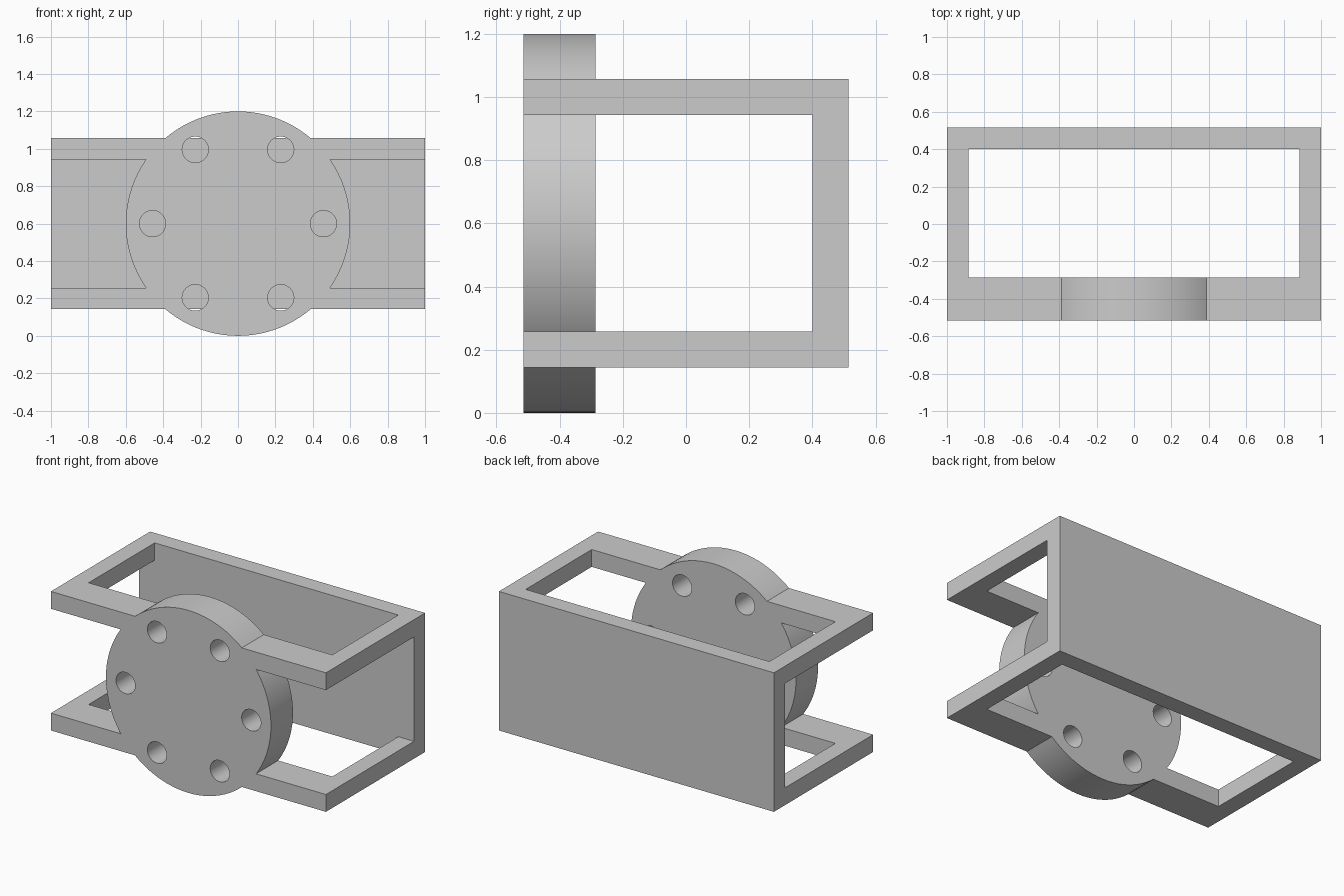
import bpy
import bmesh
from math import cos, sin, pi, radians
from mathutils import Matrix, Vector

if "Cube" in bpy.data.objects:
    bpy.data.objects.remove(bpy.data.objects["Cube"], do_unlink=True)

# Main dimensions
HALF_X, HALF_Y = 1.0, 0.515
WALL = 0.114
CENTRE_Z, DISC_R = 0.6, 0.6
FRONT_INNER, BACK_INNER = -0.286, 0.4
RAIL_OUT, RAIL_IN = 0.457, 0.343

grey = bpy.data.materials.new("plain grey")
grey.use_nodes = True
grey.diffuse_color = (0.6, 0.6, 0.6, 1)
grey.node_tree.nodes["Principled BSDF"].inputs["Base Color"].default_value = (0.6, 0.6, 0.6, 1)


def make_object(name, bm):
    mesh = bpy.data.meshes.new(name)
    bm.to_mesh(mesh)
    bm.free()
    mesh.materials.append(grey)
    obj = bpy.data.objects.new(name, mesh)
    bpy.context.collection.objects.link(obj)
    return obj


def box(name, low, high):
    low, high = Vector(low), Vector(high)
    bm = bmesh.new()
    place = Matrix.Translation((low + high) / 2) @ Matrix.Diagonal((*(high - low), 1))
    bmesh.ops.create_cube(bm, size=1, matrix=place)
    return make_object(name, bm)


def cylinder(name, x, z, radius, y0, y1, sides):
    bm = bmesh.new()
    place = Matrix.Translation((x, (y0 + y1) / 2, z)) @ Matrix.Rotation(pi / 2, 4, "X")
    bmesh.ops.create_cone(bm, cap_ends=True, segments=sides, radius1=radius,
                          radius2=radius, depth=abs(y1 - y0), matrix=place)
    return make_object(name, bm)


def combine(target, other, operation):
    mod = target.modifiers.new(operation.lower(), "BOOLEAN")
    mod.operation, mod.solver, mod.object = operation, "EXACT", other
    bpy.ops.object.select_all(action="DESELECT")
    bpy.context.view_layer.objects.active = target
    target.select_set(True)
    bpy.ops.object.modifier_apply(modifier=mod.name)
    bpy.data.objects.remove(other, do_unlink=True)


# Outer block, hollowed from above and from the front and sides
frame = box("mounting_bracket", (-HALF_X, -HALF_Y, CENTRE_Z - RAIL_OUT),
            (HALF_X, HALF_Y, CENTRE_Z + RAIL_OUT))
combine(frame, box("window_cutter", (-HALF_X + WALL, FRONT_INNER, -1),
                   (HALF_X - WALL, BACK_INNER, 2)), "DIFFERENCE")
combine(frame, box("side_cutter", (-2, -1, CENTRE_Z - RAIL_IN),
                   (2, BACK_INNER, CENTRE_Z + RAIL_IN)), "DIFFERENCE")

# Round flange joined to both front rails
combine(frame, cylinder("flange", 0, CENTRE_Z, DISC_R, -HALF_Y, FRONT_INNER, 96), "UNION")

# Ring of six bolt holes
for i in range(6):
    a = i * pi / 3
    hole = cylinder("hole_cutter", 0.457 * cos(a), CENTRE_Z + 0.457 * sin(a),
                    0.07, -HALF_Y - 0.1, FRONT_INNER + 0.1, 40)
    combine(frame, hole, "DIFFERENCE")

bpy.ops.object.select_all(action="DESELECT")
bpy.context.view_layer.objects.active = frame
frame.select_set(True)
bpy.ops.object.shade_smooth_by_angle(angle=radians(30))
